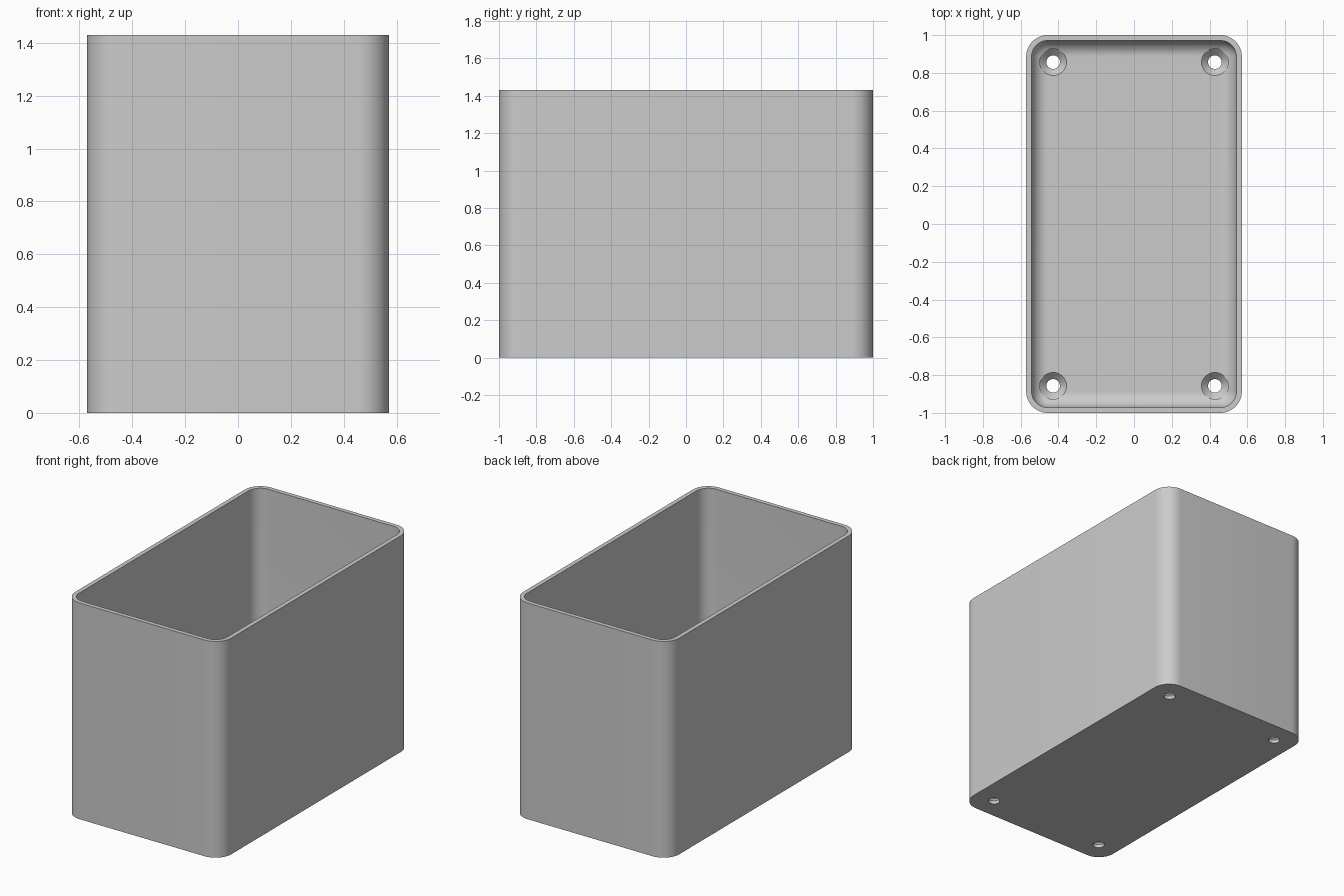
import bpy, bmesh, math

if "Cube" in bpy.data.objects:
    bpy.data.objects.remove(bpy.data.objects["Cube"], do_unlink=True)

HALF_X, HALF_Y, HEIGHT = 0.571, 1.0, 1.43
WALL, FLOOR, CORNER = 0.029, 0.057, 0.114
FILLET = 0.085
HOLE, SINK = 0.036, 0.071

grey = bpy.data.materials.new("plain grey")
grey.use_nodes = True
colour = (0.6, 0.6, 0.6, 1)
grey.diffuse_color = colour
grey.node_tree.nodes["Principled BSDF"].inputs["Base Color"].default_value = colour


def rounded_ring(inset, z, steps=12):
    """Rounded rectangle, moved inwards by inset."""
    r = max(CORNER - inset, 0.002)
    points = []
    for q, (sx, sy) in enumerate([(1, 1), (-1, 1), (-1, -1), (1, -1)]):
        for i in range(steps + 1):
            a = math.pi / 2 * (q + i / steps)
            points.append((sx * (HALF_X - inset - r) + r * math.cos(a),
                           sy * (HALF_Y - inset - r) + r * math.sin(a), z))
    return points


def circle_ring(cx, cy, r, z, steps=32):
    turn = 2 * math.pi / steps
    return [(cx + r * math.cos(i * turn), cy + r * math.sin(i * turn), z)
            for i in range(steps)]


def loft(name, rings):
    """Closed solid skinned through rings from bottom to top."""
    bm = bmesh.new()
    loops = [[bm.verts.new(p) for p in ring] for ring in rings]
    n = len(loops[0])
    for low, high in zip(loops, loops[1:]):
        for i in range(n):
            j = (i + 1) % n
            bm.faces.new((low[i], low[j], high[j], high[i]))
    bm.faces.new(loops[0][::-1])
    bm.faces.new(loops[-1])
    mesh = bpy.data.meshes.new(name)
    bm.to_mesh(mesh)
    bm.free()
    obj = bpy.data.objects.new(name, mesh)
    bpy.context.collection.objects.link(obj)
    mesh.materials.append(grey)
    return obj


# Outer shell
box = loft("open_box", [rounded_ring(0, 0), rounded_ring(0, HEIGHT)])

# Cavity with a rounded edge around the floor
rings = []
for i in range(11):
    a = math.pi / 2 * i / 10
    rings.append(rounded_ring(WALL + FILLET * (1 - math.sin(a)),
                              FLOOR + FILLET * (1 - math.cos(a))))
rings.append(rounded_ring(WALL, HEIGHT + 0.1))
cutters = [loft("cavity_cutter", rings)]

# Countersunk screw holes in the four floor corners
for sx in (-1, 1):
    for sy in (-1, 1):
        x, y = 0.428 * sx, 0.857 * sy
        profile = [(HOLE, -0.1), (HOLE, FLOOR - SINK + HOLE),
                   (SINK, FLOOR), (SINK, FLOOR + 0.2)]
        cutters.append(loft("screw_hole_cutter",
                            [circle_ring(x, y, r, z) for r, z in profile]))

bpy.context.view_layer.objects.active = box
box.select_set(True)
for cutter in cutters:
    cut = box.modifiers.new("cut", "BOOLEAN")
    cut.operation = "DIFFERENCE"
    cut.solver = "EXACT"
    cut.object = cutter
    bpy.ops.object.modifier_apply(modifier=cut.name)
for cutter in cutters:
    bpy.data.objects.remove(cutter, do_unlink=True)

# Smooth shading with sharp rims
bpy.ops.object.select_all(action="DESELECT")
box.select_set(True)
bpy.ops.object.shade_smooth_by_angle(angle=math.radians(30))
